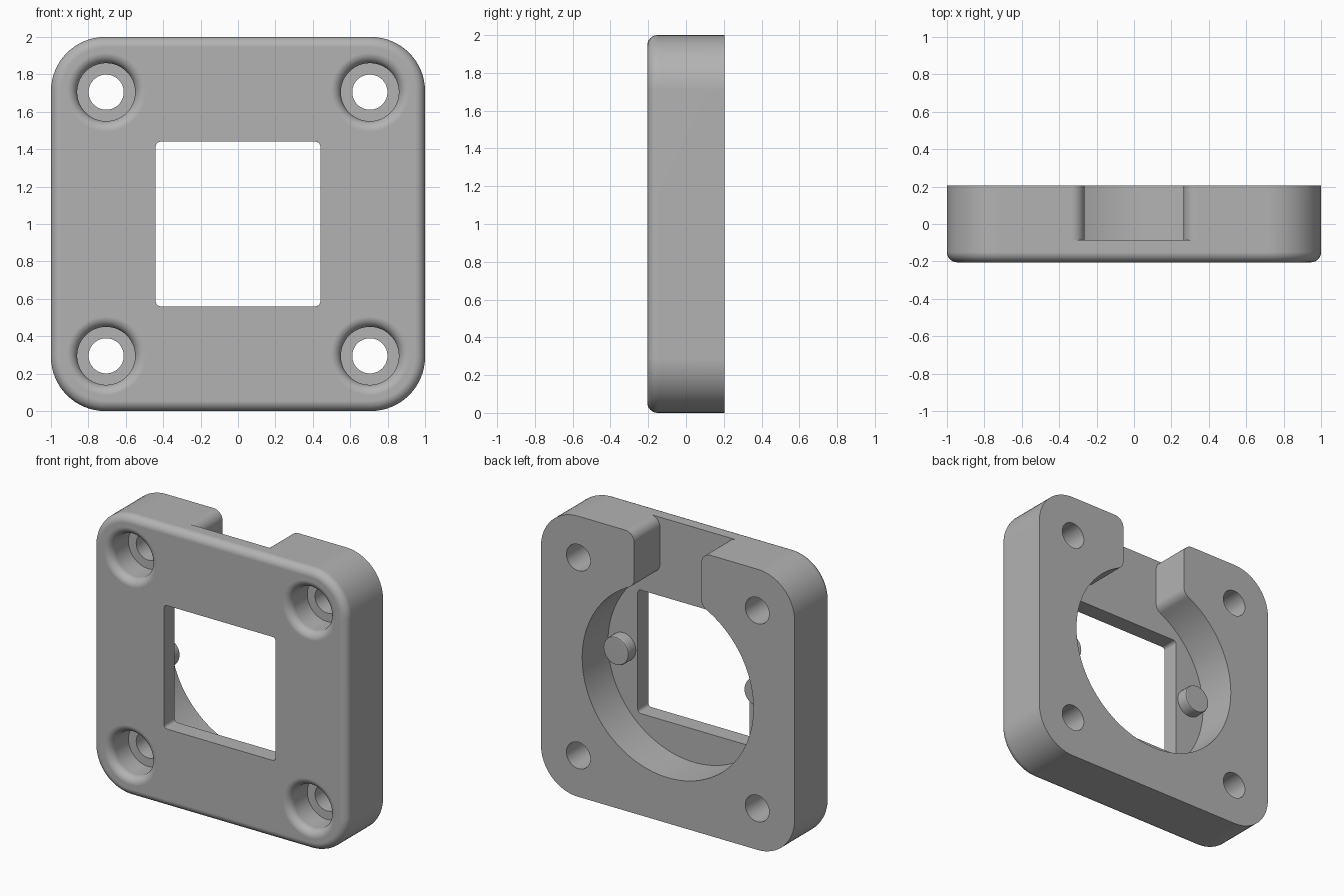
import bpy
import bmesh
from math import sin, cos, pi, atan2, sqrt

if "Cube" in bpy.data.objects:
    bpy.data.objects.remove(bpy.data.objects["Cube"])

FRONT, BACK, FLOOR, LEDGE = -0.205, 0.205, -0.085, -0.005
MID = 1.0

# Single plain grey
grey = bpy.data.materials.new("plain grey")
grey.use_nodes = True
colour = (0.45, 0.45, 0.45, 1)
grey.diffuse_color = colour
grey.node_tree.nodes["Principled BSDF"].inputs["Base Color"].default_value = colour


def arc(cx, cz, r, a0, a1, n):
    return [(cx + r * cos(a0 + (a1 - a0) * i / n),
             cz + r * sin(a0 + (a1 - a0) * i / n)) for i in range(n + 1)]


def rounded_square(half, r, n):
    pts = []
    for k, (sx, sz) in enumerate([(1, 1), (-1, 1), (-1, -1), (1, -1)]):
        pts += arc(sx * (half - r), sz * (half - r), r, k * pi / 2, (k + 1) * pi / 2, n)
    return pts


def stack(name, layers, x=0, z=MID):
    """Solid from matching outlines, each placed at its own depth."""
    bm = bmesh.new()
    rings = [[bm.verts.new((x + px, y, z + pz)) for px, pz in pts] for y, pts in layers]
    n = len(rings[0])
    for a, b in zip(rings, rings[1:]):
        for i in range(n):
            j = (i + 1) % n
            bm.faces.new((a[i], a[j], b[j], b[i]))
    bm.faces.new(rings[0])
    bm.faces.new(rings[-1])
    bmesh.ops.recalc_face_normals(bm, faces=bm.faces)
    mesh = bpy.data.meshes.new(name)
    bm.to_mesh(mesh)
    bm.free()
    obj = bpy.data.objects.new(name, mesh)
    bpy.context.collection.objects.link(obj)
    mesh.materials.append(grey)
    return obj


def lathe(name, profile, x, z):
    return stack(name, [(y, arc(0, 0, r, 0, 2 * pi, 64)[:-1]) for r, y in profile], x, z)


def cut(target, cutter):
    mod = target.modifiers.new(cutter.name, "BOOLEAN")
    mod.operation, mod.solver, mod.object = "DIFFERENCE", "EXACT", cutter
    cutter.hide_render = True
    bpy.context.view_layer.objects.active = target
    bpy.ops.object.modifier_apply(modifier=mod.name)
    bpy.data.objects.remove(cutter)


def smooth(obj):
    bpy.ops.object.select_all(action="DESELECT")
    obj.select_set(True)
    bpy.context.view_layer.objects.active = obj
    bpy.ops.object.shade_smooth_by_angle(angle=0.5)
    mod = obj.modifiers.new("flat face normals", "WEIGHTED_NORMAL")
    mod.keep_sharp = True


# Housing block: rounded square with a rounded front rim
RIM, CORNER = 0.055, 0.29
layers = []
for i in range(9):
    t = i / 8 * pi / 2
    inset = RIM * (1 - sin(t))
    layers.append((FRONT + RIM * (1 - cos(t)), rounded_square(1 - inset, CORNER - inset, 16)))
layers.append((BACK, rounded_square(1, CORNER, 16)))
housing = stack("housing", layers)

# Square window
window = rounded_square(0.44, 0.025, 5)
cut(housing, stack("window_cutter", [(FRONT - 0.1, window), (BACK + 0.1, window)]))

# Round rear pocket opening upward through a slot with rounded lips
R, HALF_SLOT, LIP = 0.675, 0.265, 0.07
lip_x = HALF_SLOT + LIP
lip_z = sqrt((R + LIP) ** 2 - lip_x ** 2)
a = atan2(lip_z, lip_x)
half = arc(0, 0, R, -pi / 2, a, 64)
half += arc(lip_x, lip_z, LIP, a + pi, pi, 8)[1:]
half += arc(lip_x, 1 - LIP, LIP, pi, pi / 2, 8)
half.append((lip_x, 1.1))
pocket = half + [(-x, z) for x, z in reversed(half[1:])]
cut(housing, stack("pocket_cutter", [(FLOOR, pocket), (BACK + 0.1, pocket)]))

# Corner screw holes: flared mouth, counterbore and through hole
BORE, HOLE, FLARE, SPACING = 0.155, 0.094, 0.055, 0.705
mouth = [(BORE + FLARE, FRONT - 0.05)]
for i in range(9):
    t = i / 8 * pi / 2
    mouth.append((BORE + FLARE * (1 - sin(t)), FRONT + FLARE * (1 - cos(t))))
screw = mouth + [(BORE, LEDGE), (HOLE, LEDGE), (HOLE, BACK + 0.1)]
for sx in (-1, 1):
    for sz in (-1, 1):
        cut(housing, lathe("screw_cutter", screw, sx * SPACING, MID + sz * SPACING))
smooth(housing)

# Locating pegs on the pocket floor
PEG, TIP, EDGE = 0.1, 0.0, 0.012
for side, sx in (("left", 1), ("right", -1)):
    peg = lathe(side + "_peg", [(PEG, FLOOR - 0.01), (PEG, TIP - EDGE),
                                (PEG - EDGE * 0.3, TIP - EDGE * 0.3), (PEG - EDGE, TIP)],
                sx * 0.555, MID)
    smooth(peg)
